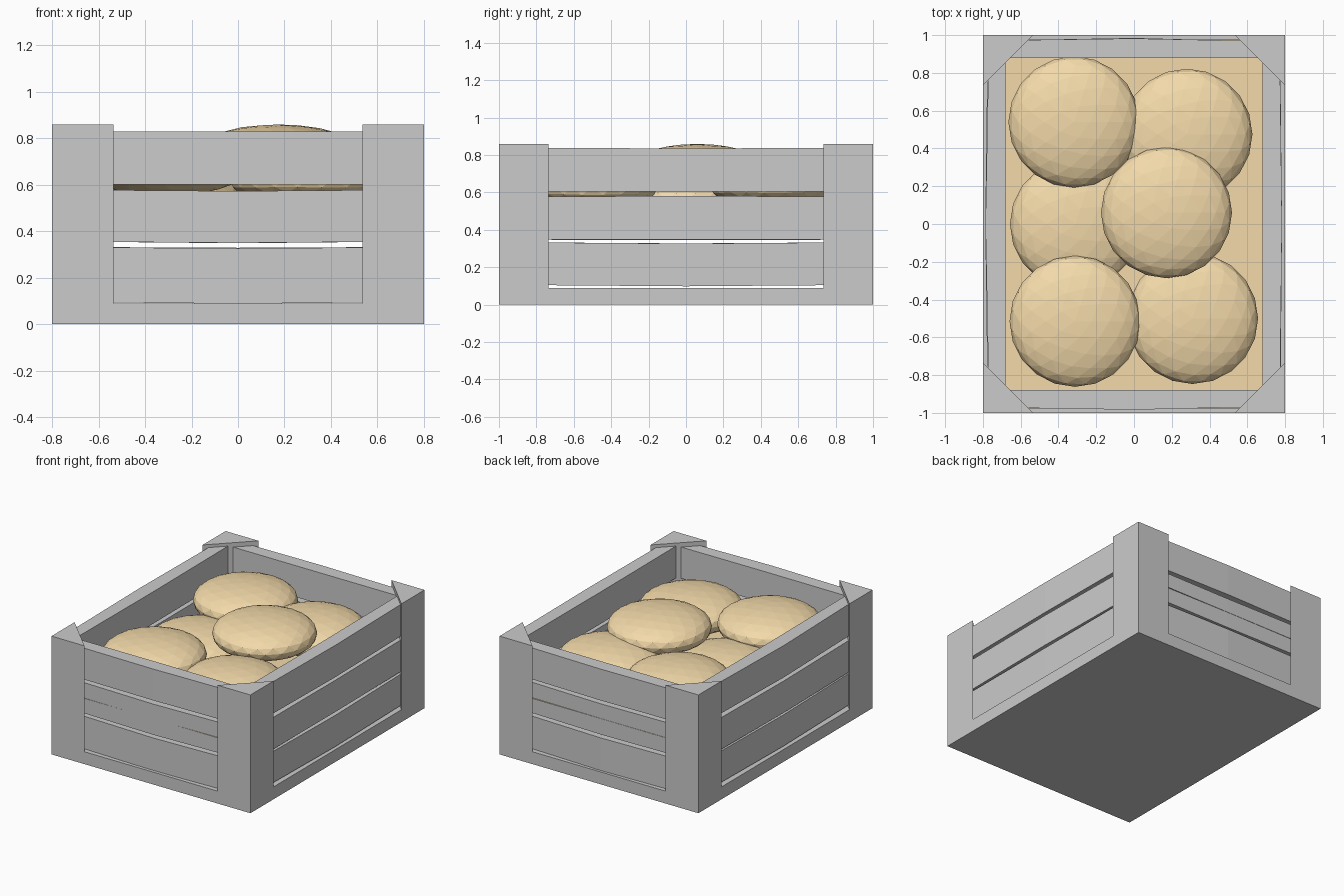
import bpy, bmesh, random
from mathutils import Vector, Matrix

if "Cube" in bpy.data.objects:
    bpy.data.objects.remove(bpy.data.objects["Cube"])

random.seed(4)
W, L, H = 0.8, 1.0, 0.86      # half width, half length, post height
LEG = 0.265                   # leg of the triangular corner posts
BASE = 0.09

bread = bpy.data.materials.new("bread_crust")
bread.diffuse_color = (0.9, 0.7, 0.4, 1)
bread.use_nodes = True
bread.node_tree.nodes["Principled BSDF"].inputs["Base Color"].default_value = bread.diffuse_color


def finish(bm, name, mat=None):
    bmesh.ops.recalc_face_normals(bm, faces=bm.faces)
    me = bpy.data.meshes.new(name)
    bm.to_mesh(me)
    bm.free()
    ob = bpy.data.objects.new(name, me)
    bpy.context.collection.objects.link(ob)
    if mat:
        me.materials.append(mat)
    return ob


def prism(name, pts, z0, z1):
    bm = bmesh.new()
    f = bm.faces.new([bm.verts.new((x, y, z0)) for x, y in pts])
    ext = bmesh.ops.extrude_face_region(bm, geom=[f])
    top = [v for v in ext["geom"] if isinstance(v, bmesh.types.BMVert)]
    bmesh.ops.translate(bm, verts=top, vec=(0, 0, z1 - z0))
    return finish(bm, name)


# Bottom board
prism("base_board", [(-W, -L), (W, -L), (W, L), (-W, L)], 0, BASE)

# Triangular corner posts
for sx, nx in ((-1, "left"), (1, "right")):
    for sy, ny in ((-1, "front"), (1, "back")):
        prism(f"{ny}_{nx}_post",
              [(sx * W, sy * L), (sx * (W - LEG), sy * L), (sx * W, sy * (L - LEG))],
              BASE, H)


def slat(name, half, inner, outer, z0, z1, angle):
    """Slightly warped plank along local x, on the local -y side."""
    bm = bmesh.new()
    rings = []
    for x in (-half, 0, half):
        sag = random.uniform(-0.008, 0.004) if x == 0 else 0
        bow = random.uniform(0, 0.014) if x == 0 else random.uniform(-0.006, 0.002)
        rings.append([bm.verts.new((x, -y - bow * (y == outer), z + sag))
                      for y, z in ((inner, z0), (outer, z0), (outer, z1), (inner, z1))])
    for a, b in zip(rings, rings[1:]):
        for i in range(4):
            j = (i + 1) % 4
            bm.faces.new((a[i], a[j], b[j], b[i]))
    bm.faces.new(rings[0])
    bm.faces.new(rings[-1])
    bm.transform(Matrix.Rotation(angle, 4, 'Z'))
    finish(bm, name)


# Three slats on every wall
pi = 3.14159265
for i, (z0, z1) in enumerate(((0.095, 0.332), (0.355, 0.578), (0.6, 0.828))):
    for name, a in (("front", 0), ("back", pi)):
        slat(f"{name}_slat_{i + 1}", 0.68, 0.88, 0.972, z0, z1, a)
for i, (z0, z1) in enumerate(((0.105, 0.333), (0.347, 0.578), (0.606, 0.838))):
    for name, a in (("right", pi / 2), ("left", -pi / 2)):
        slat(f"{name}_slat_{i + 1}", 0.88, 0.68, 0.775, z0, z1, a)

# Flat bread-coloured filler sheet under the loaves
bm = bmesh.new()
bmesh.ops.create_grid(bm, x_segments=1, y_segments=1, size=1,
                      matrix=Matrix.Diagonal((0.75, 0.977, 1, 1)))
bmesh.ops.translate(bm, verts=bm.verts, vec=(0, 0, 0.465))
finish(bm, "bread_filler", bread)

# Flattened round loaves
for i, c in enumerate(((-0.318, 0.54, 0.665), (0.28, 0.475, 0.635), (-0.31, 0.0, 0.56),
                       (0.172, 0.06, 0.738), (-0.312, -0.515, 0.672), (0.31, -0.5, 0.625))):
    bm = bmesh.new()
    bmesh.ops.create_icosphere(bm, subdivisions=3, radius=1)
    for v in bm.verts:
        s = 1 if v.co.z > 0 else -1
        v.co = Vector((v.co.x * 0.347, v.co.y * 0.347, s * 0.121 * abs(v.co.z) ** 0.9)) + Vector(c)
    finish(bm, f"round_loaf_{i + 1}", bread)
